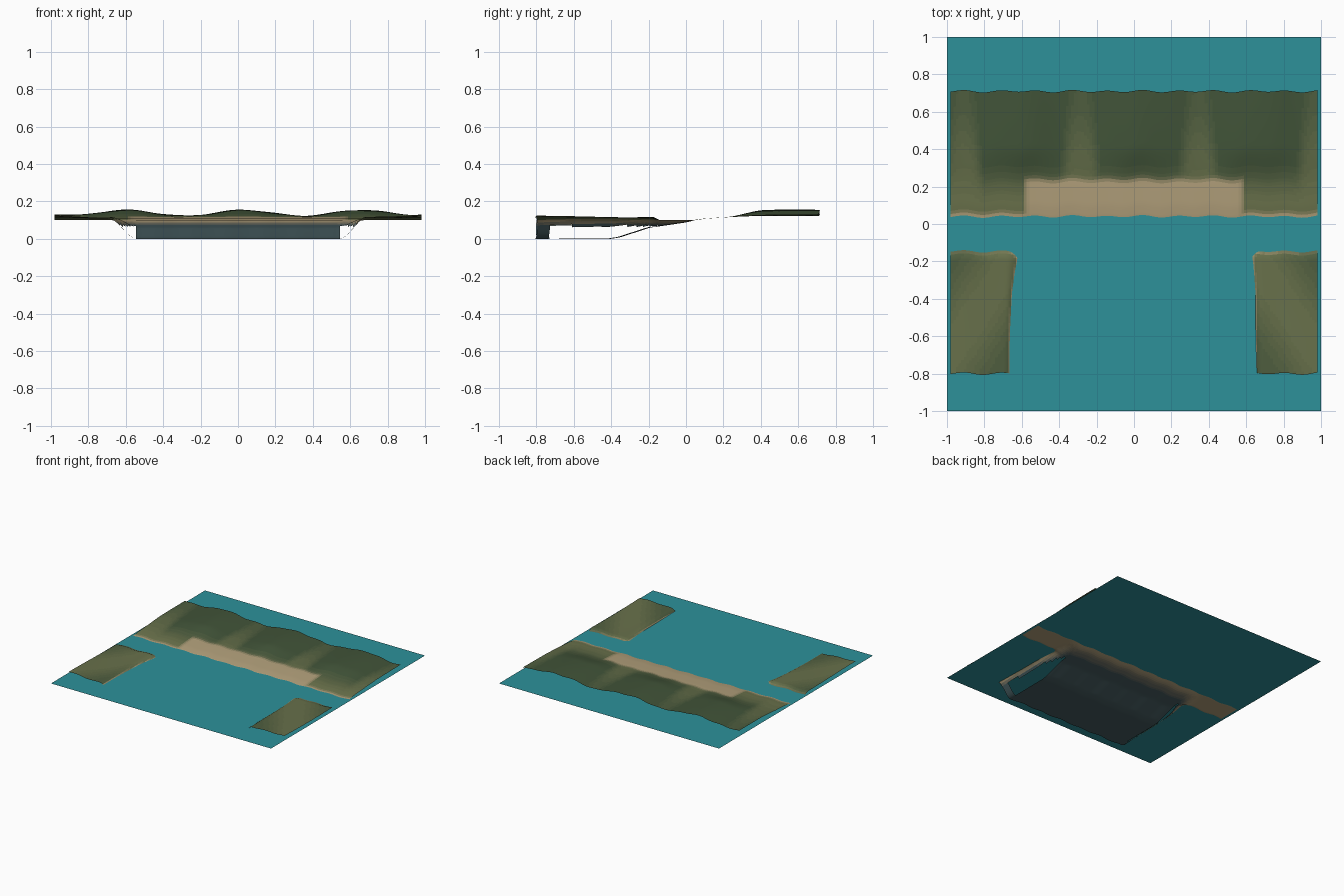
import bpy, math
from mathutils import Vector

if "Cube" in bpy.data.objects:
    bpy.data.objects.remove(bpy.data.objects["Cube"])

WATER_Z = 0.1
NX, NY = 140, 90
X0, X1, Y0, Y1 = -0.98, 0.98, -0.8, 0.71

SAND = Vector((0.45, 0.355, 0.20))
GRASS = Vector((0.15, 0.175, 0.074))
FOREST = Vector((0.053, 0.088, 0.04))
BED = Vector((0.06, 0.105, 0.115))


def smooth(a, b, v):
    t = min(1, max(0, (v - a) / (b - a)))
    return t * t * (3 - 2 * t)


def profile(pts, v):
    for (a, za), (b, zb) in zip(pts, pts[1:]):
        if v <= b:
            return za + (zb - za) * max(0, v - a) / (b - a)
    return pts[-1][1]


# Cross-section of the bay from sea bed to land
BAY = [(-0.8, 0), (-0.41, 0), (-0.36, 0.008), (-0.27, 0.037), (-0.2, 0.06), (-0.1, 0.074),
       (0, 0.089), (0.04, 0.1), (0.1, 0.108), (0.2, 0.115), (0.3, 0.118), (0.71, 0.12)]


def ridge(x):
    return 0.5 + 0.5 * math.cos(2 * math.pi * (x - 0.03) / 0.63)


def bank(x, y):
    inner = 0.53 + 0.02 * max(0, -y - 0.2)
    return smooth(inner, inner + 0.15, abs(x))


def height(x, y):
    z = profile(BAY, y)
    if y < 0.04:
        arm = 0.113 + 0.005 * math.sin(7 * x + 5 * y) + 0.006 * smooth(0.7, 0.98, abs(x))
        side = arm + (WATER_Z - 0.0001 - arm) * smooth(-0.18, -0.145, y)
        z += (max(side, z) - z) * bank(x, y)
    hill = smooth(0.2, 0.42, y) * (0.9 + 0.1 * math.cos((y - 0.55) * 8))
    return z + hill * (0.005 + 0.031 * ridge(x) + 0.002 * math.sin(23 * x + 4 * y)
                       + 0.005 * smooth(0.8, 0.98, abs(x)))


def colour(x, y, z):
    """Blend of the ground colours, in a few steps"""
    def step(v):
        return round(min(1, max(0, v)) * 8) / 8
    if z < 0.0985 and y < 0.04:
        return BED.lerp(SAND, step(smooth(0.07, 0.1, z)))
    if y > -0.15:
        beach = 1 - smooth(0.04, 0.075, y)
        patch = (1 - smooth(0.56, 0.6, abs(x))) * (1 - smooth(0.215, 0.26, y))
        sand = step(max(beach, patch))
        # grassy valleys narrow towards the hilltops
        valley = smooth(0.0, 0.3, ridge(x) + 0.35 * (y - 0.35))
        wood = step(smooth(0.08, 0.34, y) * (0.35 + 0.3 * smooth(0.3, 0.65, y)
                    + (0.65 - 0.3 * smooth(0.3, 0.65, y)) * valley))
    else:
        sand = step(0.8 * (1 - smooth(0.097, 0.106, z)))
        wood = step(0.42 + 0.35 * math.sin(9 * abs(x) + 6 * y))
    return GRASS.lerp(FOREST, wood).lerp(SAND, sand)


materials = {}


def material(mesh, name, c):
    key = tuple(round(v, 3) for v in c)
    if key not in materials:
        m = bpy.data.materials.new(name)
        m.diffuse_color = (*key, 1)
        m.use_nodes = True
        m.node_tree.nodes["Principled BSDF"].inputs["Base Color"].default_value = m.diffuse_color
        materials[key] = len(mesh.materials)
        mesh.materials.append(m)
    return materials[key]


# Coastal ground: height field with rippled rows
verts, faces, flat = [], [], []
for j in range(NY + 1):
    for i in range(NX + 1):
        x = X0 + (X1 - X0) * i / NX
        y = Y0 + (Y1 - Y0) * j / NY
        flat.append((x, y))
        ripple = 0.005 * math.sin(x * 33) + 0.002 * math.sin(x * 19 + 1)
        verts.append((x, y + ripple, height(x, y)))
for j in range(NY):
    for i in range(NX):
        a = j * (NX + 1) + i
        quad = (a, a + 1, a + NX + 2, a + NX + 1)
        cx = sum(flat[v][0] for v in quad) / 4
        cy = sum(flat[v][1] for v in quad) / 4
        cz = sum(verts[v][2] for v in quad) / 4
        # the lower side banks are open beneath the water
        if abs(cx) > 0.54 and cz < 0.07 and cy > -0.735:
            continue
        faces.append((quad, cx, cy, cz))

mesh = bpy.data.meshes.new("coastal_ground")
mesh.from_pydata(verts, [], [f[0] for f in faces])
for poly, (_, cx, cy, cz) in zip(mesh.polygons, faces):
    poly.material_index = material(mesh, "ground", colour(cx, cy, cz))
    poly.use_smooth = True
ground = bpy.data.objects.new("coastal_ground", mesh)
bpy.context.collection.objects.link(ground)

# Water surface
bpy.ops.mesh.primitive_plane_add(size=2, location=(0, 0, WATER_Z))
water = bpy.context.object
water.name = "water_surface"
teal = bpy.data.materials.new("water")
teal.diffuse_color = (0.026, 0.285, 0.324, 1)
teal.use_nodes = True
teal.node_tree.nodes["Principled BSDF"].inputs["Base Color"].default_value = teal.diffuse_color
water.data.materials.append(teal)
